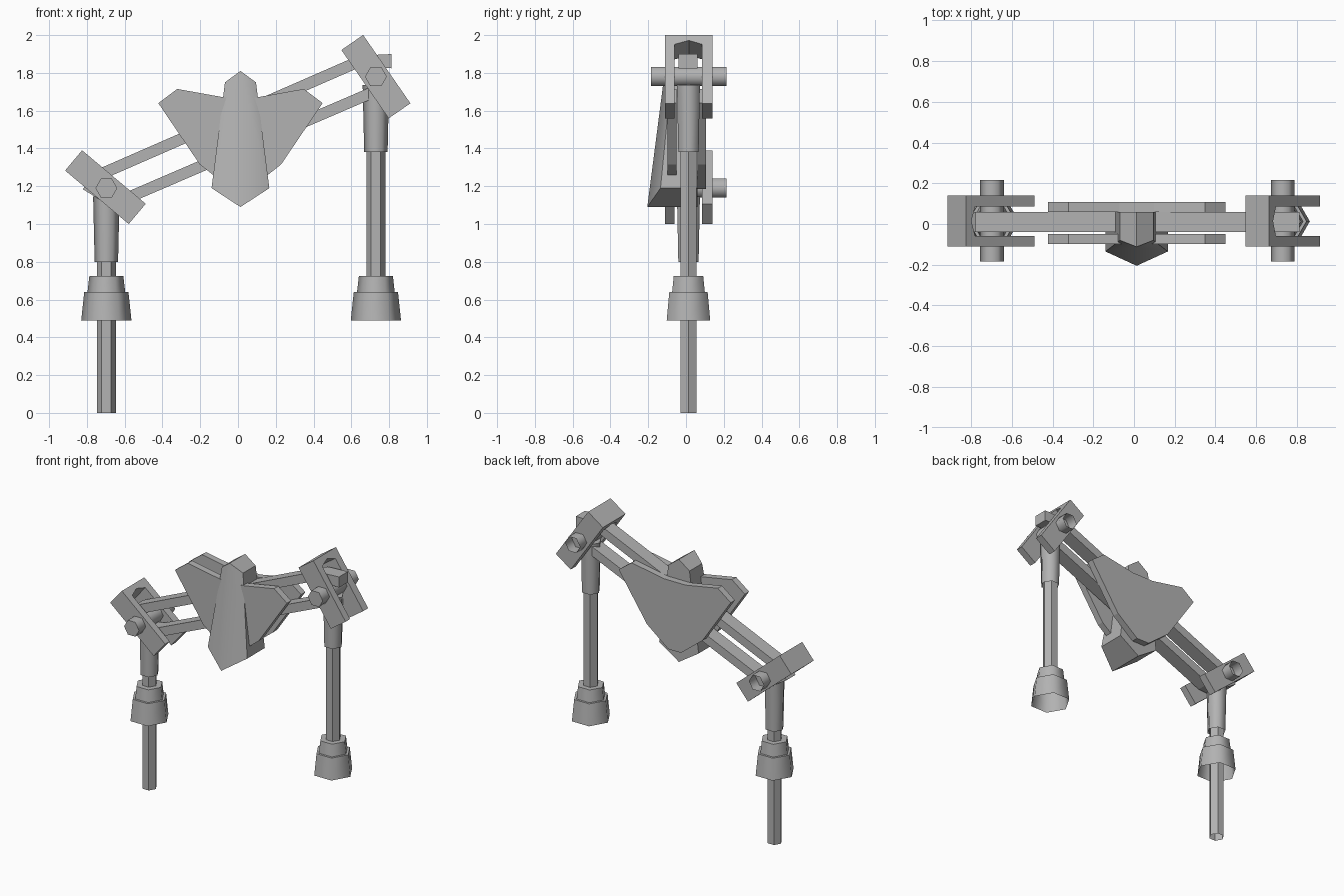
import bpy, bmesh, math
from mathutils import Vector

if "Cube" in bpy.data.objects:
    bpy.data.objects.remove(bpy.data.objects["Cube"])

grey = bpy.data.materials.new("grey metal")
grey.diffuse_color = (0.45, 0.45, 0.45, 1)
grey.use_nodes = True
grey.node_tree.nodes["Principled BSDF"].inputs["Base Color"].default_value = grey.diffuse_color
YC = 0.013   # depth of the linkage centre plane
XC = 0.013   # middle of the body


def make(name, verts, faces, smooth=False):
    me = bpy.data.meshes.new(name)
    me.from_pydata([tuple(v) for v in verts], [], faces)
    bm = bmesh.new()
    bm.from_mesh(me)
    bmesh.ops.recalc_face_normals(bm, faces=bm.faces)
    if smooth:
        for f in bm.faces:
            f.smooth = len(f.verts) == 4
        for e in bm.edges:
            e.smooth = len(e.link_faces) == 2 and all(len(f.verts) == 4 for f in e.link_faces)
    bm.to_mesh(me)
    bm.free()
    me.materials.append(grey)
    ob = bpy.data.objects.new(name, me)
    bpy.context.collection.objects.link(ob)
    return ob


def loft(name, rings, cap_start=True, cap_end=True, smooth=False):
    """Skin a list of rings that all have the same number of points."""
    n = len(rings[0])
    faces = [(r * n + i, r * n + (i + 1) % n, (r + 1) * n + (i + 1) % n, (r + 1) * n + i)
             for r in range(len(rings) - 1) for i in range(n)]
    if cap_start:
        faces.append(tuple(range(n)))
    if cap_end:
        faces.append(tuple((len(rings) - 1) * n + i for i in range(n)))
    return make(name, [p for ring in rings for p in ring], faces, smooth)


def hexagon(r):
    return [(r * math.cos(i * math.pi / 3), r * math.sin(i * math.pi / 3)) for i in range(6)]


def post(name, x, levels, bottom_open=True, smooth=True):
    """Upright hexagonal tube through (z, radius) levels, bottom first."""
    rings = [[(x + a, YC + b, z) for a, b in hexagon(r)] for z, r in levels]
    return loft(name, rings, not bottom_open, True, smooth)


def bracket(name, cx, cz, dx, dz):
    """Fork with a web at its upper end and two arms along (dx, dz)."""
    d = Vector((dx, 0, dz)).normalized()
    w = Vector((-d.z, 0, d.x)) * 0.07
    h = 0.22
    prof = [(-.11, -h), (.14, -h), (.14, h), (.085, h), (.085, .06 - h),
            (.015, .035 - h), (-.06, .06 - h), (-.06, h), (-.11, h)]
    rings = [[Vector((cx, y, cz)) + d * t + w * s for y, t in prof] for s in (-1, 1)]
    loft(name, rings)


def bar(name, path, t=0.03):
    """Square bar following an (x, z) path."""
    rings = []
    for i, (x, z) in enumerate(path):
        a, b = path[max(i - 1, 0)], path[min(i + 1, len(path) - 1)]
        d = Vector((b[0] - a[0], b[1] - a[1])).normalized()
        k = t * (1.25 if i in (0, len(path) - 1) and len(path) > 2 and abs(x) > .78 else 1)
        n = Vector((-d.y, d.x)) * k
        rings.append([(x + s * n.x, y, z + s * n.y)
                      for s, y in ((-1, -.04), (1, -.04), (1, .06), (-1, .06))])
    loft(name, rings)


# legs: sleeve, rod, stepped cup and pivot pin on each side
for side, x, pz, rod_end in (("left", -.697, 1.19, 0), ("right", .73, 1.78, .6)):
    bottom = pz - .39 if side == "left" else 1.38
    post(side + "_sleeve", x, [(bottom, .062), (pz - .045, .07)])
    post(side + "_rod", x, [(rod_end, .05), (bottom + .08, .05)], smooth=False)
    post(side + "_cup", x, [(.49, .133), (.64, .117)])
    post(side + "_cup_collar", x, [(.638, .1), (.725, .09)])
    pin = [[(x + a, y, pz + b) for a, b in hexagon(.058)] for y in (-.185, .215)]
    loft(side + "_pin", pin, True, False, True)

# end brackets
bracket("left_bracket", -.702, 1.195, .345, -.29)
bracket("right_bracket", .73, 1.78, .249, -.36)

# parallel link bars
bar("upper_bar", [(-.765, 1.247), (.60, 1.843), (.66, 1.862), (.812, 1.862)])
bar("lower_bar", [(-.80, 1.215), (-.67, 1.125), (-.60, 1.132), (.72, 1.70)])

# front and back wing plates
half = [(.085, 1.67), (.335, 1.715), (.435, 1.64), (.215, 1.315), (.05, 1.185)]
outline = [(XC + x, z) for x, z in half] + [(XC - x, z) for x, z in reversed(half)]
for name, y0, y1 in (("front_wing_plate", -.097, -.05), ("back_wing_plate", .06, .107)):
    loft(name, [[(x, y, z) for x, z in outline] for y in (y0, y1)])

# tapered centre blade with a ridged front
shape = [(0, 1.81, -.112), (.082, 1.75, -.08), (.153, 1.19, -.135),
         (0, 1.09, -.205), (-.153, 1.19, -.135), (-.082, 1.75, -.08)]
front = [(XC + x, y, z) for x, z, y in shape]
back = [(XC + x, .06, z) for x, z, y in shape]
faces = [(i, (i + 1) % 6, (i + 1) % 6 + 6, i + 6) for i in range(6)]
faces += [(0, 1, 2, 3), (0, 3, 4, 5), tuple(range(6, 12))]
blade = make("centre_blade", front + back, faces)
for f in blade.data.polygons:
    f.use_smooth = f.index in (6, 7)
